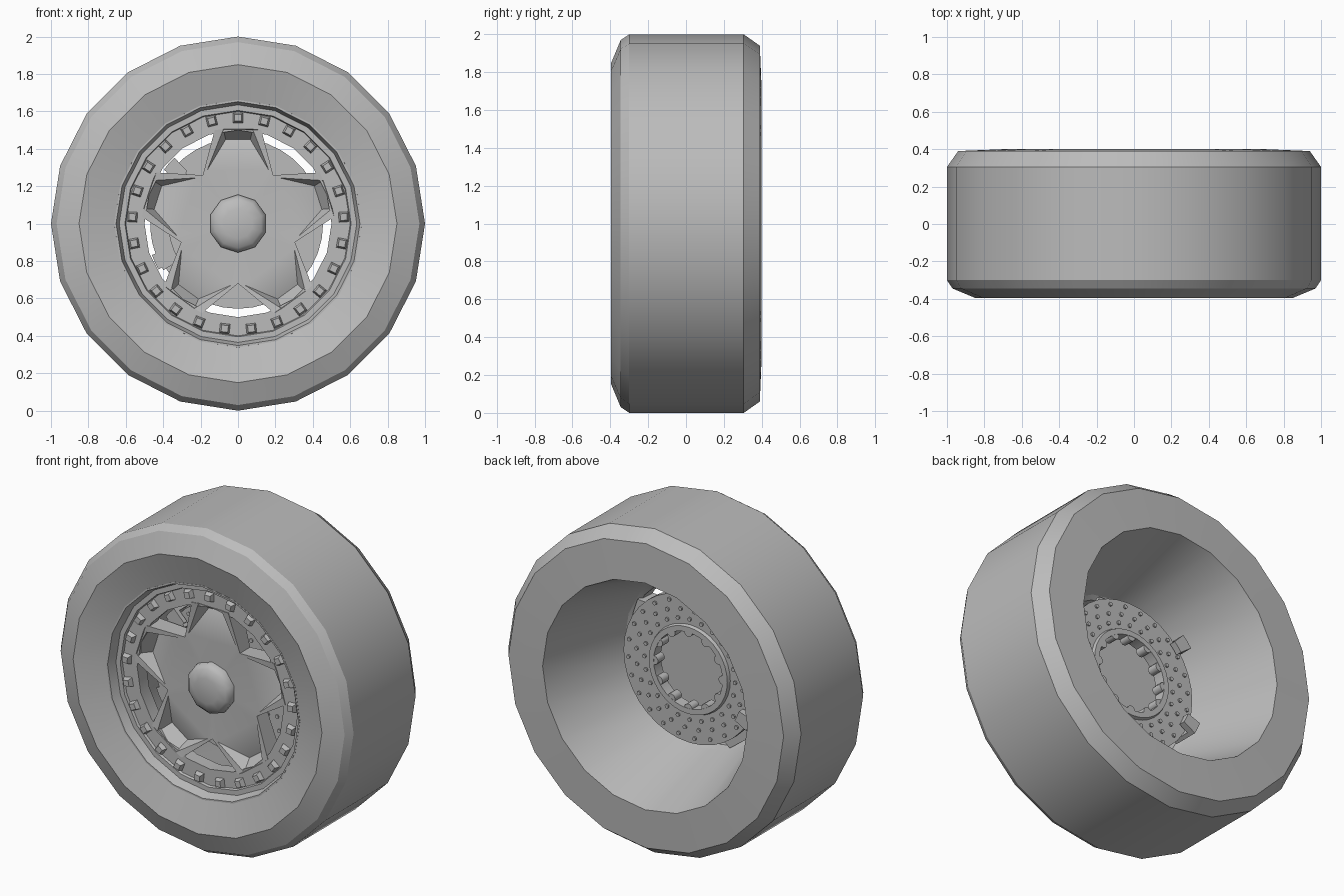
import bpy, bmesh
from math import sin, cos, pi, tau, radians

cube = bpy.data.objects.get("Cube")
if cube:
    bpy.data.objects.remove(cube)

grey = bpy.data.materials.new("plain grey")
grey.use_nodes = True
COLOUR = (0.5, 0.5, 0.5, 1)
grey.diffuse_color = COLOUR
grey.node_tree.nodes["Principled BSDF"].inputs["Base Color"].default_value = COLOUR


def polar(r, a, y):
    """Point at radius r and angle a around the axle."""
    return (r * cos(a), y, 1 + r * sin(a))


def finish(bm, name, smooth=30):
    bmesh.ops.recalc_face_normals(bm, faces=bm.faces)
    mesh = bpy.data.meshes.new(name)
    bm.to_mesh(mesh)
    bm.free()
    mesh.materials.append(grey)
    ob = bpy.data.objects.new(name, mesh)
    bpy.context.collection.objects.link(ob)
    if smooth:
        bpy.ops.object.select_all(action='DESELECT')
        ob.select_set(True)
        bpy.context.view_layer.objects.active = ob
        bpy.ops.object.shade_smooth_by_angle(angle=radians(smooth))
    return ob


def sweep(bm, profile, steps, a0=0.0, a1=tau):
    """Sweep a closed (radius, y) profile around the axle, capping part turns."""
    full = abs(a1 - a0 - tau) < 1e-6
    count = steps if full else steps + 1
    rings = [[bm.verts.new(polar(r, a0 + (a1 - a0) * i / steps, y)) for r, y in profile]
             for i in range(count)]
    n = len(profile)
    for i in range(steps):
        p, q = rings[i], rings[(i + 1) % count]
        for j in range(n):
            k = (j + 1) % n
            bm.faces.new((p[j], p[k], q[k], q[j]))
    if not full:
        bm.faces.new(rings[0])
        bm.faces.new(rings[-1])


def prism(bm, r, a, size, y0, y1, sides, taper=1.0):
    """Small straight or tapered peg along the axle direction, with its flat side turned outward."""
    cx, _, cz = polar(r, a, 0)
    loops = []
    for y, s in ((y0, size), (y1, size * taper)):
        loops.append([bm.verts.new((cx + s * cos(a + (k + .5) * tau / sides), y,
                                    cz + s * sin(a + (k + .5) * tau / sides)))
                      for k in range(sides)])
    for k in range(sides):
        m = (k + 1) % sides
        bm.faces.new((loops[0][k], loops[0][m], loops[1][m], loops[1][k]))
    bm.faces.new(loops[0])
    bm.faces.new(loops[1])


# Tyre
bm = bmesh.new()
sweep(bm, [(.66, -.34), (.85, -.395), (.97, -.345), (1, -.30),
           (1, .305), (.94, .39), (.70, .40)], 20)
finish(bm, "tyre")

# Rim: stepped front lip, flat stud ring and the deep open cone behind
bm = bmesh.new()
sweep(bm, [(.662, -.342), (.652, -.342), (.635, -.285), (.605, -.285), (.60, -.27),
           (.50, -.27), (.505, -.18), (.53, -.16), (.70, .40)], 20)
finish(bm, "rim")

# Studs on the ring
bm = bmesh.new()
for i in range(25):
    prism(bm, .566, pi / 2 + i * tau / 25, .042, -.26, -.30, 4, .6)
finish(bm, "rim_studs", 0)

# Five-point star: every spoke is a channel that deepens towards the ring
bm = bmesh.new()
BACK = -.15
centre = bm.verts.new((0, -.25, 1))
centre_back = bm.verts.new((0, BACK, 1))


def spoke_point(a, u, v, y):
    return bm.verts.new((u * cos(a) - v * sin(a), y, 1 + u * sin(a) + v * cos(a)))


angles = [pi / 2 + i * tau / 5 for i in range(5)]
notch = [bm.verts.new(polar(.32, a + pi / 5, -.25)) for a in angles]
notch_back = [bm.verts.new(polar(.32, a + pi / 5, BACK)) for a in angles]
spokes = []
for i, a in enumerate(angles):
    side = []
    for s in (1, -1):
        side.append(dict(rim=spoke_point(a, .50, s * .125, -.274),
                         lip=spoke_point(a, .505, s * .078, -.274),
                         floor=spoke_point(a, .45, s * .066, -.19),
                         root=spoke_point(a, .285, s * .165, -.25),
                         back=spoke_point(a, .50, s * .125, BACK)))
    spokes.append(side)
    for d, c, cb in ((side[0], notch[i], notch_back[i]),
                     (side[1], notch[i - 1], notch_back[i - 1])):
        bm.faces.new((c, d['rim'], d['lip'], d['root']))
        bm.faces.new((d['root'], d['lip'], d['floor']))
        bm.faces.new((c, cb, d['back'], d['rim']))
        bm.faces.new((centre_back, cb, d['back']))
    l, r = side
    bm.faces.new((l['root'], l['floor'], r['floor'], r['root']))
    bm.faces.new((l['lip'], r['lip'], r['floor'], l['floor']))
    bm.faces.new((centre, l['root'], r['root']))
    bm.faces.new((centre_back, l['back'], r['back']))
    bm.faces.new((l['rim'], l['lip'], r['lip'], r['rim'], r['back'], l['back']))
for i in range(5):
    after = spokes[(i + 1) % 5]
    bm.faces.new((centre, spokes[i][0]['root'], notch[i], after[1]['root']))
finish(bm, "star_spokes")

# Domed hub cap
bm = bmesh.new()
loops = []
for r, y in ((.155, -.22), (.155, -.275), (.13, -.30), (.08, -.315)):
    loops.append([bm.verts.new(polar(r, pi / 2 + k * tau / 10, y)) for k in range(10)])
for p, q in zip(loops, loops[1:]):
    for k in range(10):
        m = (k + 1) % 10
        bm.faces.new((p[k], p[m], q[m], q[k]))
bm.faces.new(loops[0])
bm.faces.new(loops[-1])
finish(bm, "hub_cap", 50)

# Brake disc with a raised collar around its open middle
bm = bmesh.new()
sweep(bm, [(.235, -.09), (.455, -.09), (.455, -.04), (.275, -.04),
           (.268, -.02), (.235, -.02)], 36)
finish(bm, "brake_disc")

# Rounded teeth inside the collar
bm = bmesh.new()
for i in range(12):
    prism(bm, .235, i * tau / 12, .028, -.088, -.022, 10)
finish(bm, "collar_teeth", 40)

# Rows of small raised dots on both faces of the disc
bm = bmesh.new()
for row in range(3):
    for i in range(24):
        a = (i + row * .35) * tau / 24
        prism(bm, .31 + row * .055, a, .012, -.097, -.03, 8)
finish(bm, "disc_dots", 0)

# Brake caliper: curved bridge in front of the disc with a clamp at each end
bm = bmesh.new()
sweep(bm, [(.37, -.14), (.47, -.14), (.47, -.10), (.37, -.10)], 8, radians(136), radians(212))
for a in (139, 205):
    sweep(bm, [(.39, -.14), (.49, -.14), (.49, .02), (.40, .02), (.40, -.02),
               (.465, -.02), (.465, -.11), (.39, -.11)], 2, radians(a - 5), radians(a + 5))
finish(bm, "brake_caliper")
